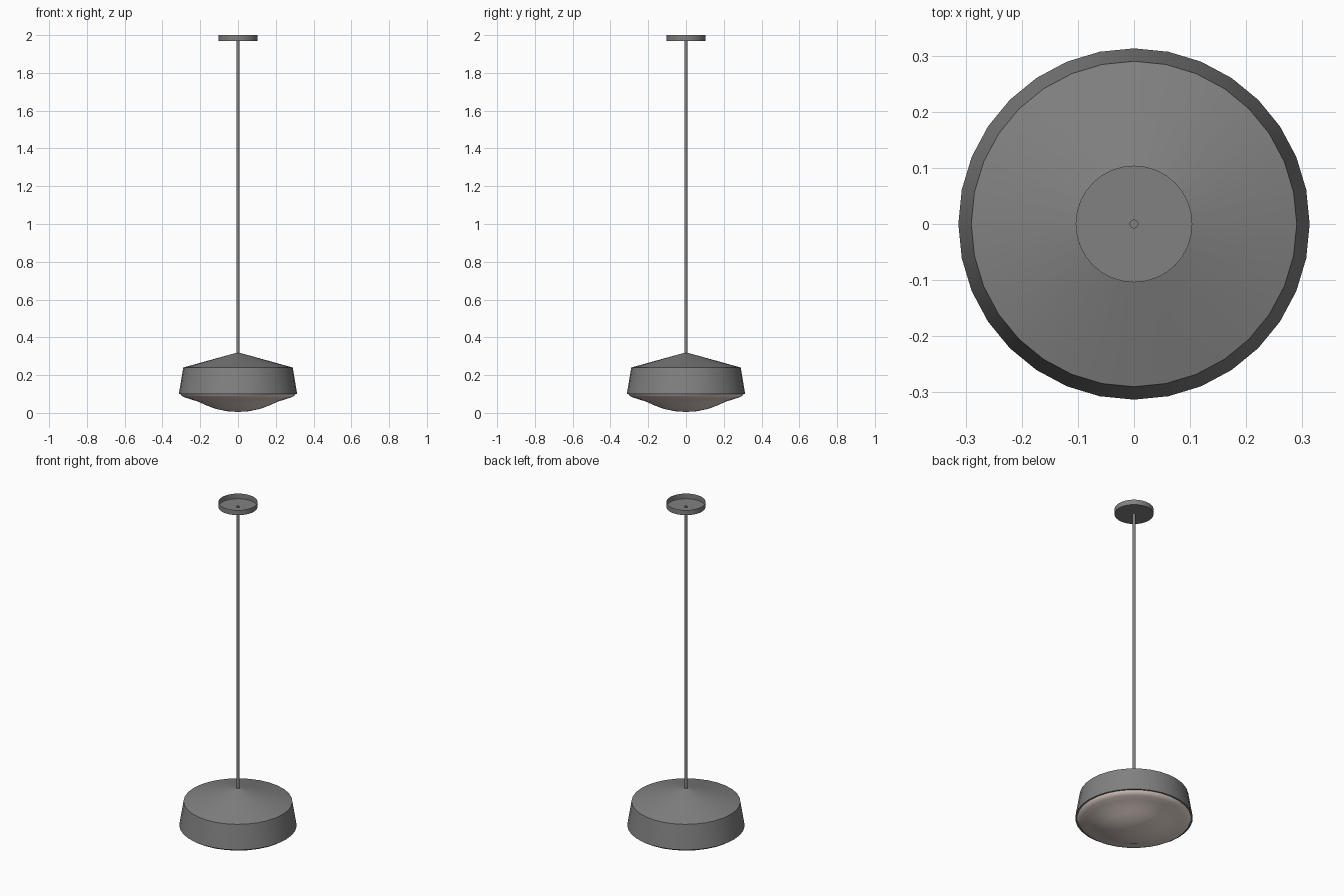
import bpy, bmesh, math

if "Cube" in bpy.data.objects:
    bpy.data.objects.remove(bpy.data.objects["Cube"])

SEG = 32


def material(name, rgb):
    m = bpy.data.materials.new(name)
    m.diffuse_color = (*rgb, 1)
    m.use_nodes = True
    m.node_tree.nodes["Principled BSDF"].inputs["Base Color"].default_value = m.diffuse_color
    return m


grey = material("grey metal", (0.22, 0.22, 0.22))
warm = material("warm white glass", (0.8, 0.69, 0.63))


def lathe(name, profile, mat, seg=SEG, angle=35):
    """Spin an (r, z) profile round the z axis; r = 0 makes a pole."""
    bm = bmesh.new()
    rings = []
    for r, z in profile:
        n = seg if r > 0 else 1
        rings.append([bm.verts.new((r * math.cos(2 * math.pi * i / seg),
                                    r * math.sin(2 * math.pi * i / seg), z))
                      for i in range(n)])
    for a, b in zip(rings, rings[1:]):
        for i in range(seg):
            j = (i + 1) % seg
            quad = [a[i % len(a)], a[j % len(a)], b[j % len(b)], b[i % len(b)]]
            bm.faces.new(list(dict.fromkeys(quad)))
    me = bpy.data.meshes.new(name)
    bm.to_mesh(me)
    bm.free()
    me.materials.append(mat)
    ob = bpy.data.objects.new(name, me)
    bpy.context.collection.objects.link(ob)
    bpy.context.view_layer.objects.active = ob
    ob.select_set(True)
    bpy.ops.object.shade_smooth_by_angle(angle=math.radians(angle))
    ob.select_set(False)
    return ob


# Glass diffuser: narrow rim, shallow shoulder and rounded bowl
lathe("diffuser", [(0, 0.005), (0.06, 0.009), (0.12, 0.022), (0.17, 0.041),
                   (0.21, 0.059), (0.25, 0.072), (0.28, 0.081),
                   (0.297, 0.089), (0.304, 0.100)], warm)

# Lamp shade: bottom lip, tapered band and low conical roof
lathe("shade", [(0.304, 0.100), (0.313, 0.100), (0.29, 0.24),
                (0.02, 0.315), (0.008, 0.318), (0, 0.318)], grey)

# Hanging rod
lathe("rod", [(0, 0.30), (0.008, 0.30), (0.008, 1.975), (0, 1.975)], grey, 12)

# Ceiling canopy: shallow cup, open at the top
lathe("canopy", [(0, 1.97), (0.104, 1.97), (0.104, 2.0)], grey)
